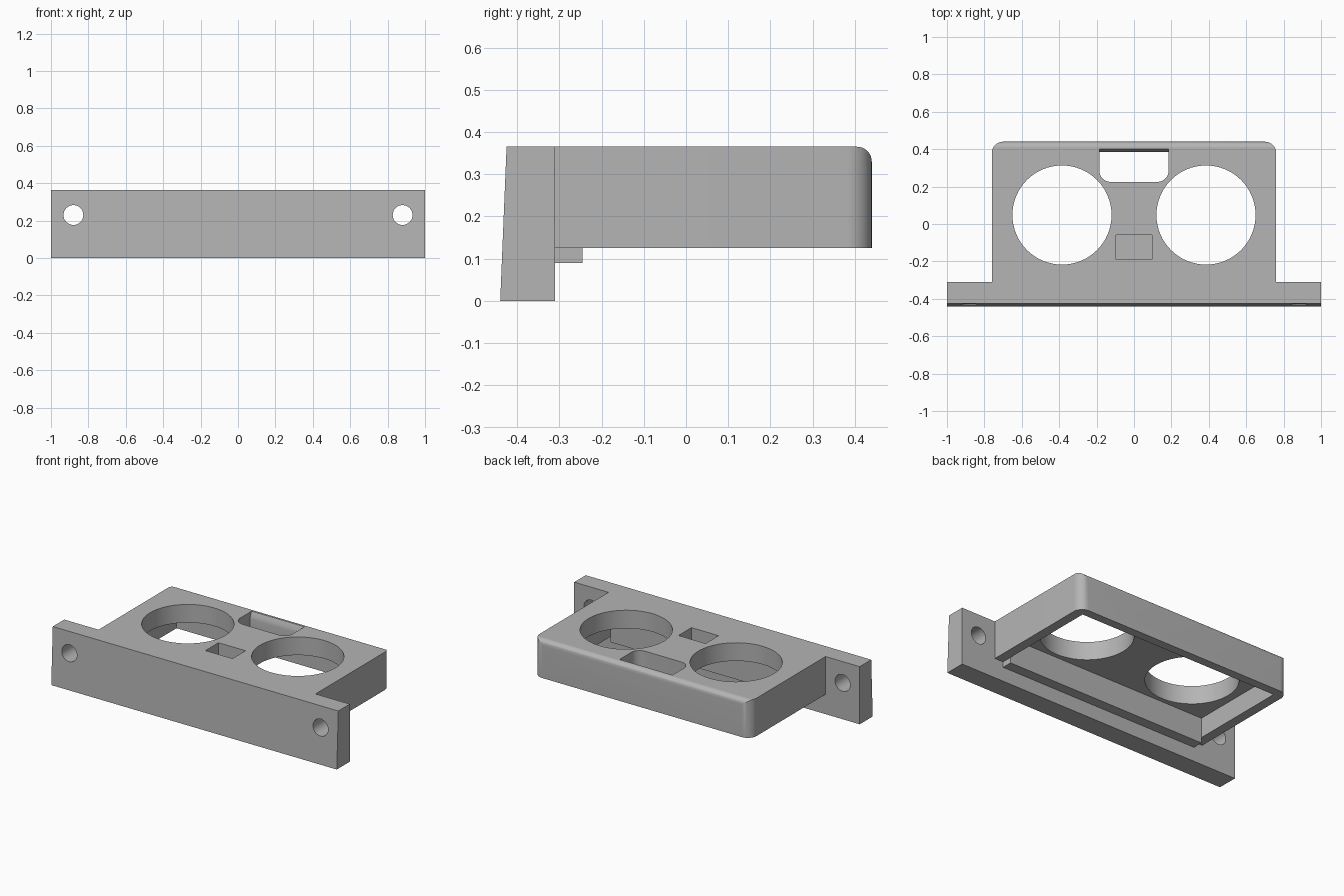
import bpy, bmesh
from math import sin, cos, pi, radians
from mathutils import Vector

default = bpy.data.objects.get("Cube")
if default:
    bpy.data.objects.remove(default, do_unlink=True)

grey = bpy.data.materials.new("light grey plastic")
grey.use_nodes = True
colour = (0.46, 0.46, 0.46, 1)
grey.diffuse_color = colour
grey.node_tree.nodes["Principled BSDF"].inputs["Base Color"].default_value = colour


def prism(name, profile, axis, low, high):
    """Extrude a 2D outline along an axis; the outline uses the other two axes in order."""
    place = {"x": lambda u, v, w: (w, u, v),
             "y": lambda u, v, w: (u, w, v),
             "z": lambda u, v, w: (u, v, w)}[axis]
    bm = bmesh.new()
    face = bm.faces.new([bm.verts.new(place(u, v, low)) for u, v in profile])
    step = Vector(place(0, 0, high - low))
    top = bmesh.ops.extrude_face_region(bm, geom=[face])["geom"]
    bmesh.ops.translate(bm, vec=step, verts=[g for g in top if isinstance(g, bmesh.types.BMVert)])
    bmesh.ops.recalc_face_normals(bm, faces=bm.faces)
    mesh = bpy.data.meshes.new(name)
    bm.to_mesh(mesh)
    bm.free()
    mesh.materials.append(grey)
    obj = bpy.data.objects.new(name, mesh)
    bpy.context.collection.objects.link(obj)
    return obj


def arc(cx, cy, r, start, end, steps):
    angles = [radians(start + (end - start) * i / steps) for i in range(steps + 1)]
    return [(cx + r * cos(a), cy + r * sin(a)) for a in angles]


def circle(cx, cy, r, steps=64):
    return arc(cx, cy, r, 0, 360, steps)[:-1]


def rect(x0, y0, x1, y1):
    return [(x0, y0), (x1, y0), (x1, y1), (x0, y1)]


def combine(target, tool, operation):
    """Apply a boolean and discard the tool."""
    mod = target.modifiers.new("boolean", "BOOLEAN")
    mod.operation, mod.solver, mod.object = operation, "EXACT", tool
    bpy.context.view_layer.update()
    result = target.evaluated_get(bpy.context.evaluated_depsgraph_get())
    mesh = bpy.data.meshes.new_from_object(result)
    target.modifiers.clear()
    target.data = mesh
    bpy.data.objects.remove(tool, do_unlink=True)


TOP, BASE, BACK, JOIN = 0.365, 0.125, 0.44, -0.31
SLAB = 0.25   # underside of the top slab

# Housing: rounded rear corners, rounded rear top edge
outline = [(-0.76, -0.38), (0.76, -0.38)]
outline += arc(0.70, BACK - 0.06, 0.06, 0, 90, 12) + arc(-0.70, BACK - 0.06, 0.06, 90, 180, 12)
bracket = prism("twin_hole_bracket", outline, "z", BASE, TOP)
side = [(-0.5, 0), (BACK, 0)] + arc(BACK - 0.035, TOP - 0.035, 0.035, 0, 90, 10) + [(-0.5, TOP)]
combine(bracket, prism("side_shape", side, "x", -0.9, 0.9), "INTERSECT")

# Lip below the front wall, and the slightly leaning mounting plate
combine(bracket, prism("lip", rect(-0.70, -0.35, 0.70, -0.245), "z", 0.09, 0.2), "UNION")
plate = [(-0.44, 0), (JOIN, 0), (JOIN, TOP), (-0.425, TOP)]
combine(bracket, prism("mounting_plate", plate, "x", -1, 1), "UNION")

# Hollow underside
combine(bracket, prism("hollow", rect(-0.70, -0.245, 0.70, 0.385), "z", 0, SLAB), "DIFFERENCE")

# Large round openings and screw holes, mirrored left and right
for s in (-1, 1):
    combine(bracket, prism("opening", circle(s * 0.385, 0.048, 0.265), "z", 0.1, 0.5), "DIFFERENCE")
    combine(bracket, prism("screw_hole", circle(s * 0.88, 0.23, 0.053, 32), "y", -0.6, -0.2), "DIFFERENCE")

# Rear slot with rounded front corners and a curved back wall
slot = [(0.185, 0.385), (-0.185, 0.385)]
slot += arc(-0.125, 0.285, 0.06, 180, 270, 8) + arc(0.125, 0.285, 0.06, 270, 360, 8)
combine(bracket, prism("slot", slot, "z", 0.2, 0.5), "DIFFERENCE")
flare = [(0.37, 0.5), (0.37, 0.32), (0.385, 0.32), (0.388, 0.34), (0.40, TOP), (0.40, 0.5)]
combine(bracket, prism("slot_flare", flare, "x", -0.185, 0.185), "DIFFERENCE")

# Shallow rectangular recess between the openings
combine(bracket, prism("recess", rect(-0.095, -0.19, 0.095, -0.06), "z", 0.29, 0.5), "DIFFERENCE")

bpy.ops.object.select_all(action="DESELECT")
bracket.select_set(True)
bpy.context.view_layer.objects.active = bracket
bpy.ops.object.shade_smooth_by_angle(angle=radians(30))
